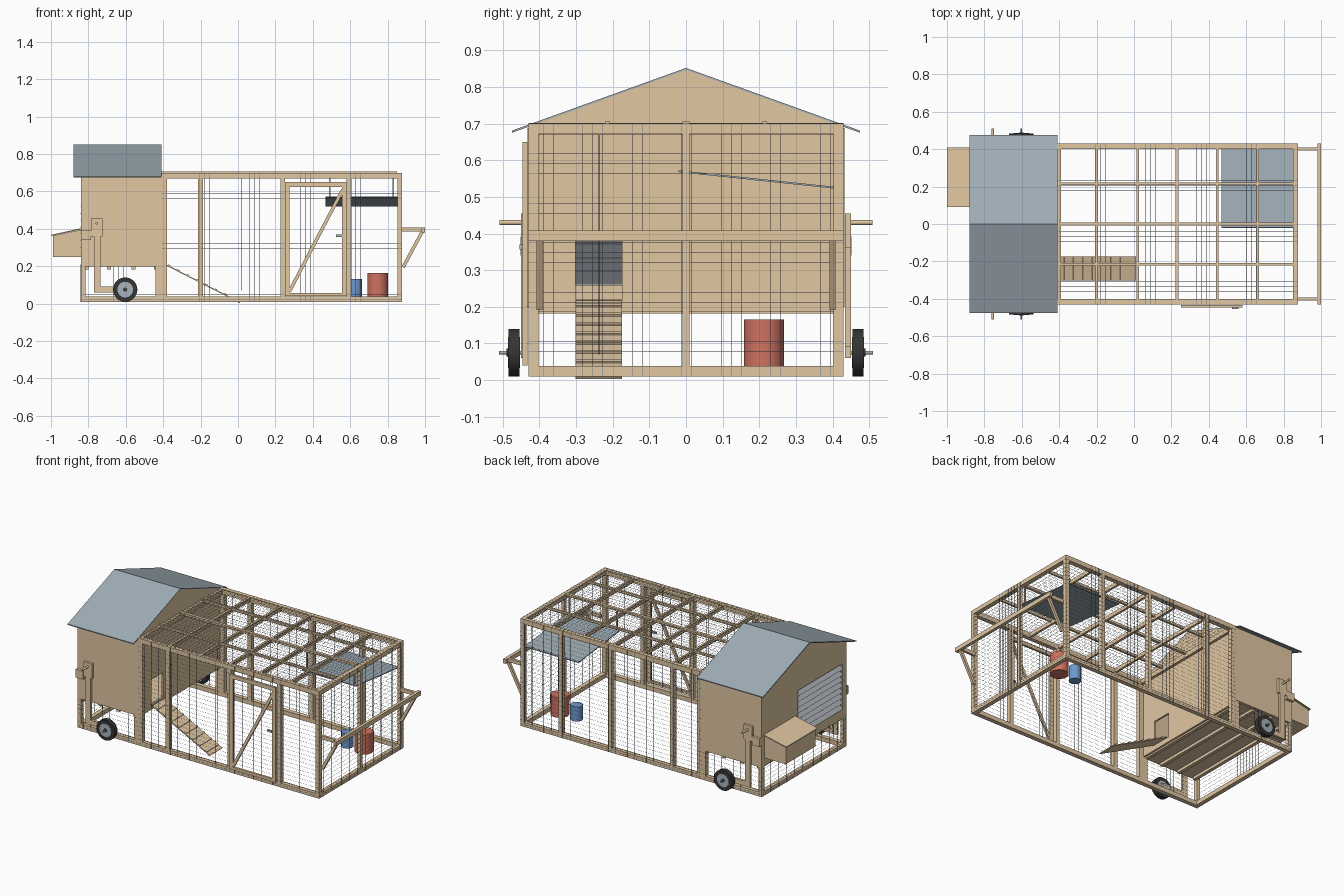
import bpy, bmesh, math
from mathutils import Vector, Matrix

if "Cube" in bpy.data.objects:
    bpy.data.objects.remove(bpy.data.objects["Cube"])


def mat(name, r, g, b):
    m = bpy.data.materials.new(name)
    m.diffuse_color = (r, g, b, 1)
    m.use_nodes = True
    m.node_tree.nodes["Principled BSDF"].inputs["Base Color"].default_value = m.diffuse_color
    return m


WOOD = mat("wood", 0.75, 0.57, 0.365)
ROOF = mat("roof_metal", 0.35, 0.42, 0.47)
LOUVRE = mat("louvre_grey", 0.47, 0.50, 0.55)
WIRE = mat("wire", 0.19, 0.22, 0.27)
TYRE = mat("rubber", 0.035, 0.035, 0.035)
HUB = mat("hub_grey", 0.40, 0.45, 0.49)
RED = mat("red_feeder", 0.63, 0.17, 0.12)
BLUE = mat("blue_drinker", 0.16, 0.32, 0.62)


def add_box(bm, x0, x1, y0, y1, z0, z1):
    m = Matrix.Translation(((x0 + x1) / 2, (y0 + y1) / 2, (z0 + z1) / 2))
    m = m @ Matrix.Diagonal((x1 - x0, y1 - y0, z1 - z0, 1))
    bmesh.ops.create_cube(bm, size=1, matrix=m)


def add_beam(bm, p, q, w, h):
    p, q = Vector(p), Vector(q)
    d = q - p
    m = Matrix.Translation((p + q) / 2) @ d.to_track_quat('X', 'Z').to_matrix().to_4x4()
    bmesh.ops.create_cube(bm, size=1, matrix=m @ Matrix.Diagonal((d.length, w, h, 1)))


def add_prism(bm, pts, offset):
    vs = [bm.verts.new(p) for p in pts]
    f = bm.faces.new(vs)
    r = bmesh.ops.extrude_face_region(bm, geom=[f])
    bmesh.ops.translate(bm, vec=offset, verts=[v for v in r["geom"] if isinstance(v, bmesh.types.BMVert)])


def finish(name, bm, material):
    bmesh.ops.recalc_face_normals(bm, faces=bm.faces)
    me = bpy.data.meshes.new(name)
    bm.to_mesh(me)
    bm.free()
    me.materials.append(material)
    ob = bpy.data.objects.new(name, me)
    bpy.context.collection.objects.link(ob)
    return ob


def boxes(name, material, *dims):
    bm = bmesh.new()
    for d in dims:
        add_box(bm, *d)
    return finish(name, bm, material)


def cylinder(name, material, loc, r, depth, axis='Z', n=32):
    rot = (math.pi / 2, 0, 0) if axis == 'Y' else (0, 0, 0)
    bpy.ops.mesh.primitive_cylinder_add(vertices=n, radius=r, depth=depth, location=loc, rotation=rot)
    ob = bpy.context.object
    ob.name = name
    ob.data.materials.append(material)
    bpy.ops.object.shade_smooth_by_angle()
    return ob


X0, X1, XH, Y, ZB, ZT = -0.84, 0.878, -0.41, 0.43, 0.01, 0.70
T = 0.028

# Run frame: rails and posts on both long sides
for s, side in ((-1, "front"), (1, "back")):
    ya, yb = sorted((s * Y, s * (Y - T)))
    boxes(side + "_rails", WOOD, (X0, X1, ya, yb, ZB, ZB + T), (XH, X1, ya, yb, ZT - T - 0.004, ZT))
    boxes(side + "_posts", WOOD, *[(x - w, x + w, ya, yb, ZB + T, ZT - T)
          for x, w in ((X0 + 0.012, 0.012), (-0.41, 0.03), (-0.2, 0.013), (0.24, 0.012), (0.593, 0.013), (X1 - 0.013, 0.013))])
# End rails and centre post
yi = Y - T
boxes("end_rails", WOOD, (X0, X0 + T, -yi, yi, ZB, ZB + T), (X1 - T, X1, -yi, yi, ZB, ZB + T),
      (X1 - T, X1, -yi, yi, ZT - T, ZT), (X1 - 0.02, X1, -0.01, 0.01, ZB + T, ZT - T))
# Top lattice
boxes("top_rafters", WOOD, *[(x - 0.007, x + 0.007, -yi, yi, ZT - 0.025, ZT) for x in (-0.2, 0.02, 0.23, 0.445, 0.66)],
      (-0.408, -0.39, -yi, yi, ZT - 0.03, ZT))
boxes("top_purlins", WOOD, *[(XH, X1 - T, y - w, y + w, ZT - 0.01, ZT + 0.006)
      for y, w in ((-0.215, 0.006), (0, 0.009), (0.215, 0.006))])


# Wire netting
def netting(name, fixed, pos, a0, a1, b0, b1, step=0.027, t=0.00035):
    bm = bmesh.new()

    def wire(u0, u1, v0, v1):
        p = (pos - t, pos + t)
        dims = {'X': (*p, u0, u1, v0, v1), 'Y': (u0, u1, *p, v0, v1), 'Z': (u0, u1, v0, v1, *p)}
        add_box(bm, *dims[fixed])
    for i in range(int((a1 - a0) / step)):
        a = a0 + (i + 0.5) * step
        wire(a - t, a + t, b0, b1)
    for i in range(int((b1 - b0) / step)):
        b = b0 + (i + 0.5) * step
        wire(a0, a1, b - t, b + t)
    finish(name, bm, WIRE)


for s, side in ((-1, "front"), (1, "back")):
    netting(side + "_netting", 'Y', s * (Y + 0.001), XH, X1, ZB, ZT)
    netting(side + "_low_netting", 'Y', s * (Y + 0.001), X0, XH, ZB, 0.21)
netting("end_netting", 'X', X1 + 0.001, -Y, Y, ZB, ZT)
netting("house_low_netting", 'X', X0 - 0.001, -Y, Y, ZB, 0.21)
netting("top_netting", 'Z', ZT + 0.001, XH, X1, -Y, Y)

# Door with brace and latch
dy0, dy1 = -0.446, -0.432
boxes("run_door", WOOD, (0.25, 0.275, dy0, dy1, 0.04, 0.65), (0.555, 0.58, dy0, dy1, 0.04, 0.65),
      (0.275, 0.555, dy0, dy1, 0.04, 0.058), (0.275, 0.555, dy0, dy1, 0.625, 0.65))
bm = bmesh.new()
add_beam(bm, (0.275, -0.438, 0.065), (0.56, -0.438, 0.61), 0.012, 0.018)
finish("door_brace", bm, WOOD)
boxes("door_latch", HUB, (0.525, 0.558, -0.454, -0.446, 0.357, 0.37))

# House walls: sides, then gable ends with openings
for s, side in ((-1, "front"), (1, "back")):
    ya, yb = sorted((s * (Y + 0.003), s * (Y - 0.012)))
    boxes("house_%s_wall" % side, WOOD, (X0 + 0.012, XH, ya, yb, 0.20, 0.688))


def end_wall(name, x, y0, y1, z0, z1, zb):
    bm = bmesh.new()
    t = 0.012
    add_box(bm, x, x + t, -Y, y0, zb, z1)
    add_box(bm, x, x + t, y1, Y, zb, z1)
    add_box(bm, x, x + t, y0, y1, zb, z0)
    add_prism(bm, [(x, -Y, z1), (x, Y, z1), (x, Y, 0.692), (x, 0, 0.847), (x, -Y, 0.692)], (t, 0, 0))
    finish(name, bm, WOOD)


end_wall("house_run_wall", XH - 0.012, -0.302, -0.175, 0.22, 0.38, 0.187)
end_wall("house_outer_wall", X0, -0.39, 0.06, 0.26, 0.555, 0.2)
boxes("house_floor", WOOD, (X0 + 0.012, XH - 0.012, -0.418, 0.418, 0.2, 0.21))
boxes("floor_joists", WOOD, *[(x, x + 0.022, -0.418, 0.418, 0.182, 0.2) for x in (-0.82, -0.70, -0.57, -0.45)])

# Louvred vent: slats leaning inwards at the top
bm = bmesh.new()
for i in range(8):
    z = 0.262 + i * 0.0365
    add_beam(bm, (X0 - 0.001, -0.165, z), (X0 + 0.03, -0.165, z + 0.0365), 0.45, 0.004)
finish("vent_louvres", bm, LOUVRE)

# Gable roof
bm = bmesh.new()
for s in (-1, 1):
    add_prism(bm, [(-0.88, 0, 0.852), (-0.88, s * 0.475, 0.681), (-0.88, s * 0.475, 0.675), (-0.88, 0, 0.846)], (0.47, 0, 0))
finish("house_roof", bm, ROOF)

# Nest box with sloping lid
bm = bmesh.new()
add_prism(bm, [(-0.99, 0.1, 0.25), (X0, 0.1, 0.25), (X0, 0.1, 0.395), (-0.99, 0.1, 0.363)], (0, 0.3, 0))
finish("nest_box", bm, WOOD)
bm = bmesh.new()
add_beam(bm, (-1.0, 0.25, 0.365), (X0, 0.25, 0.4), 0.32, 0.006)
finish("nest_lid", bm, WOOD)

# Ramp with treads and lifting cord
a, b = Vector((-0.4, -0.238, 0.215)), Vector((0.01, -0.238, 0.006))
bm = bmesh.new()
add_beam(bm, a, b, 0.126, 0.006)
for i in range(8):
    p = a.lerp(b, (i + 0.6) / 8.2) + Vector((0.002, 0, 0.005))
    add_beam(bm, p - Vector((0.006, 0, -0.003)), p + Vector((0.006, 0, -0.003)), 0.126, 0.005)
finish("ramp", bm, WOOD)
cylinder("ramp_cord", WIRE, (0.02, -0.238, 0.37), 0.0015, 0.6, n=8)

# Wheels, lever brackets and pegs on both sides
for s, side in ((-1, "front"), (1, "back")):
    cylinder(side + "_tyre", TYRE, (-0.603, s * 0.47, 0.075), 0.065, 0.03, 'Y')
    cylinder(side + "_hub", HUB, (-0.603, s * 0.47, 0.075), 0.042, 0.033, 'Y')
    cylinder(side + "_axle_cap", TYRE, (-0.603, s * 0.471, 0.075), 0.011, 0.037, 'Y', 16)
    cylinder(side + "_axle", HUB, (-0.603, s * 0.475, 0.075), 0.005, 0.07, 'Y', 12)
    cylinder(side + "_peg", WOOD, (-0.755, s * 0.472, 0.43), 0.007, 0.075, 'Y', 12)
    ya, yb = sorted((s * 0.434, s * 0.45))
    boxes(side + "_wheel_lever", WOOD, (-0.785, -0.725, ya, yb, 0.36, 0.455), (-0.77, -0.735, ya, yb, 0.06, 0.36),
          (-0.735, -0.59, ya, yb, 0.06, 0.092))
    yc, yd = sorted((s * 0.434, s * 0.452))
    boxes(side + "_lever_stop", WOOD, (-0.84, -0.785, yc, yd, 0.34, 0.392))

# Pull handle with arms and diagonal struts
boxes("pull_handle", WOOD, (0.98, 1.0, -Y, Y, 0.38, 0.408),
      *[(X1, 0.98, y - 0.008, y + 0.008, 0.385, 0.408) for y in (-0.4, 0.4)])
bm = bmesh.new()
for y in (-0.4, 0.4):
    add_beam(bm, (X1 + 0.005, y, 0.195), (0.985, y, 0.385), 0.016, 0.018)
finish("handle_struts", bm, WOOD)

# Tilted shade panel and hangers
bm = bmesh.new()
add_beam(bm, (0.66, -0.02, 0.57), (0.66, 0.425, 0.523), 0.385, 0.005)
finish("shade_panel", bm, ROOF)
boxes("shade_hangers", WOOD, *[(x, x + 0.008, -0.006, 0.006, 0.568, ZT - 0.01) for x in (0.487, 0.825)])

# Feeder and drinker
cylinder("feeder", RED, (0.747, 0.213, 0.102), 0.055, 0.126)
cylinder("drinker", BLUE, (0.628, 0.213, 0.084), 0.036, 0.094)
